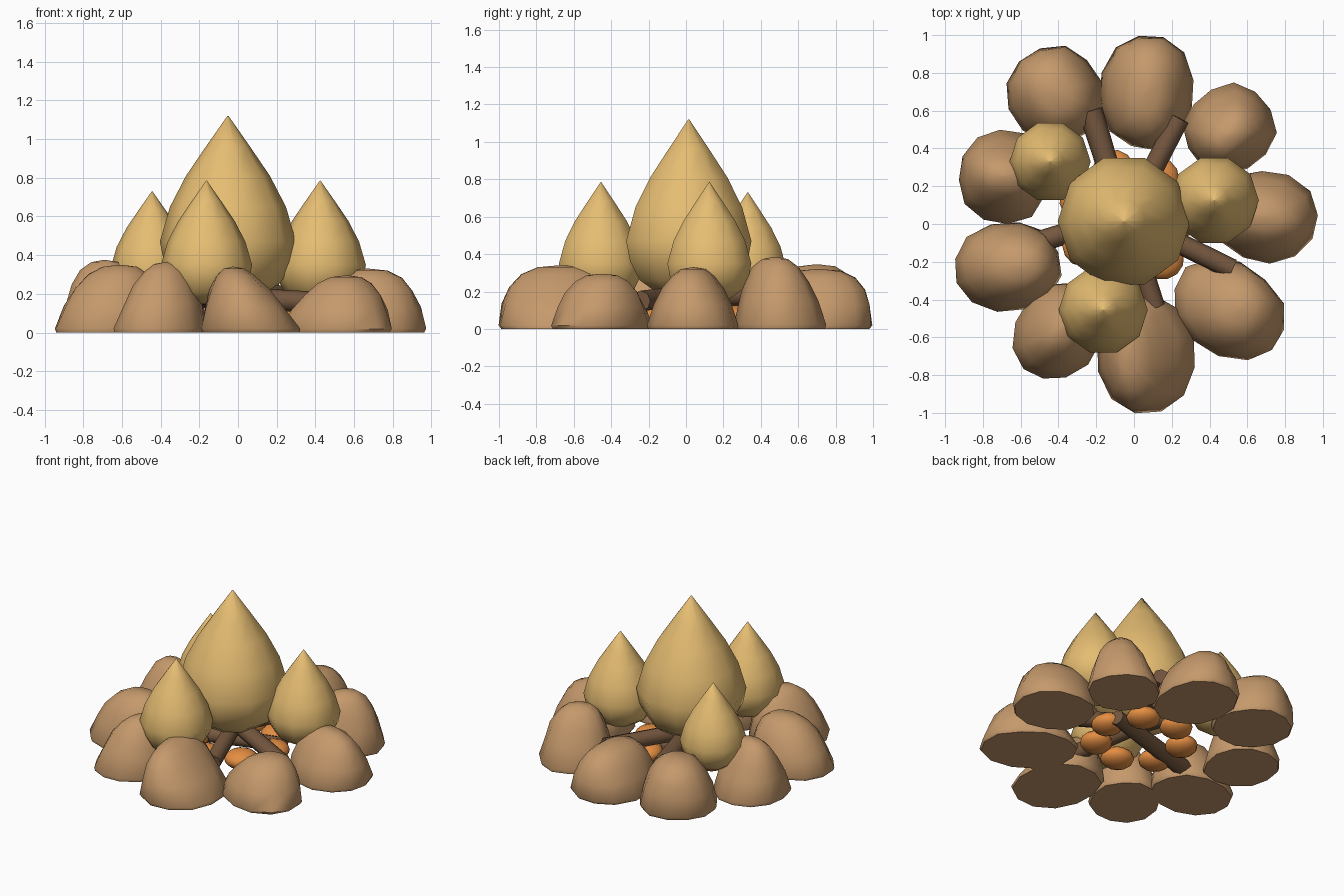
import bpy, math, random
from mathutils import Vector

random.seed(4)
cube = bpy.data.objects.get("Cube")
if cube:
    bpy.data.objects.remove(cube, do_unlink=True)


def material(name, rgb):
    mat = bpy.data.materials.new(name)
    mat.use_nodes = True
    mat.diffuse_color = (*rgb, 1)
    mat.node_tree.nodes["Principled BSDF"].inputs["Base Color"].default_value = (*rgb, 1)
    return mat


STONE = material("warm stone brown", (0.56, 0.32, 0.15))
FLAME = material("golden flame", (0.79, 0.51, 0.17))
WOOD = material("dark wood", (0.18, 0.097, 0.05))
COAL = material("ember orange", (0.78, 0.27, 0.055))


def loft(name, rings, mat, angle):
    """Join equal rings of points with quads, and cap both ends."""
    n = len(rings[0])
    verts = [p for ring in rings for p in ring]
    faces = [(k * n + i, k * n + (i + 1) % n, (k + 1) * n + (i + 1) % n, (k + 1) * n + i)
             for k in range(len(rings) - 1) for i in range(n)]
    last = len(verts) - n
    faces += [tuple(reversed(range(n))), tuple(range(last, last + n))]
    mesh = bpy.data.meshes.new(name)
    mesh.from_pydata(verts, [], faces)
    mesh.materials.append(mat)
    obj = bpy.data.objects.new(name, mesh)
    bpy.context.collection.objects.link(obj)
    bpy.ops.object.select_all(action="DESELECT")
    obj.select_set(True)
    bpy.context.view_layer.objects.active = obj
    bpy.ops.object.shade_smooth_by_angle(angle=math.radians(angle))


def rock(name, x, y, a, b, turn, h, shift=(0, 0), pinch=(0, 0.2), rough=0.025):
    """Flat-bottomed boulder: a points outward, pinch narrows a and b upward, the crown leans by shift."""
    sides = 12
    bumps = [1 + random.uniform(-rough, rough) for _ in range(sides)]
    c, s = math.cos(math.radians(turn)), math.sin(math.radians(turn))
    rings = []
    for r, z in ((0.95, 0), (1, 0.06), (0.95, 0.4), (0.85, 0.66), (0.66, 0.86), (0.4, 0.97), (0.04, 1)):
        ring = []
        for i in range(sides):
            t = math.tau * (i + 0.5) / sides
            u, v = math.cos(t), math.sin(t)
            k = r * bumps[i] / (abs(u) ** 2.3 + abs(v) ** 2.3) ** (1 / 2.3)
            k *= 1 + random.uniform(-rough, rough) * (z > 0.1)
            px, py = a * k * u * (1 - pinch[0] * z), b * k * v * (1 - pinch[1] * z)
            ring.append((x + c * px - s * py + shift[0] * z,
                         y + s * px + c * py + shift[1] * z, h * z))
        rings.append(ring)
    loft(name, rings, STONE, 50)


# Ring of stones
rock("stone_back_right", -0.42, 0.68, 0.26, 0.255, 122, 0.345, (0.0, 0.02))
rock("stone_back", 0.07, 0.70, 0.305, 0.255, 86, 0.32, (0.0, 0.01), (0, 0.3))
rock("stone_back_left", 0.505, 0.505, 0.24, 0.24, 40, 0.385, (0.0, -0.03), (0.2, 0.4), 0.04)
rock("stone_left", 0.70, 0.04, 0.27, 0.245, -12, 0.33, (-0.03, 0.0), (0.05, 0.38))
rock("stone_front_left", 0.50, -0.45, 0.32, 0.245, -32, 0.295, (0.06, 0.0), (0.4, 0.15))
rock("stone_front", 0.065, -0.69, 0.31, 0.27, -87, 0.34, (-0.09, 0.02), (0, 0.5))
rock("stone_front_right", -0.405, -0.57, 0.275, 0.23, 60, 0.365, (0.04, 0.03), (0.25, 0.4), 0.05)
rock("stone_right", -0.67, -0.23, 0.285, 0.24, 4, 0.35, (0.06, 0.01), (0.2, 0.25))
rock("stone_right_rear", -0.69, 0.255, 0.245, 0.255, -10, 0.375, (0.0, 0.0), (0.25, 0.5), 0.04)


def flame(name, x, y, size, tip):
    """Ten-sided teardrop turned from a profile that hangs from its tip."""
    profile = ((0.08, -0.95), (0.18, -0.925), (0.275, -0.86), (0.33, -0.76), (0.352, -0.65),
               (0.3, -0.47), (0.217, -0.31), (0.115, -0.16), (0.003, 0))
    rings = [[(x + r * size * math.cos(math.tau * i / 10),
               y + r * size * math.sin(math.tau * i / 10), tip + z * size)
              for i in range(10)] for r, z in profile]
    loft(name, rings, FLAME, 60)


flame("flame_centre", -0.052, 0.015, 1.0, 1.12)
flame("flame_left", 0.425, 0.125, 0.67, 0.785)
flame("flame_front", -0.163, -0.455, 0.67, 0.785)
flame("flame_back_right", -0.444, 0.33, 0.61, 0.73)


def log(name, start, end, r0, r1):
    """Tapered eight-sided log."""
    start, end = Vector(start), Vector(end)
    turn = (end - start).to_track_quat("Z", "Y")
    rings = []
    for centre, r in ((start, r0), (end, r1)):
        rings.append([centre + turn @ Vector((r * math.cos(math.tau * i / 8),
                                              r * math.sin(math.tau * i / 8), 0)) for i in range(8)])
    loft(name, rings, WOOD, 46)


# Logs fanning out from the middle, one lying low across it
log("log_back_right", (-0.06, 0.05, 0.18), (-0.23, 0.60, 0.19), 0.055, 0.065)
log("log_back_left", (-0.04, 0.02, 0.17), (0.24, 0.56, 0.19), 0.055, 0.055)
log("log_right", (0.27, 0.15, 0.06), (-0.52, -0.10, 0.07), 0.05, 0.058)
log("log_front_left", (-0.03, 0.03, 0.18), (0.52, -0.24, 0.15), 0.055, 0.055)
log("log_front", (-0.04, 0.03, 0.18), (0.11, -0.44, 0.12), 0.055, 0.055)

# Embers in a ring under the flames
for i in range(7):
    t = math.radians(55) + math.tau * i / 7
    bpy.ops.mesh.primitive_uv_sphere_add(segments=12, ring_count=8, radius=0.11,
                                         location=(0.28 * math.cos(t) - 0.03, 0.28 * math.sin(t) + 0.02, 0.065))
    ember = bpy.context.object
    ember.name = f"ember_{i + 1}"
    ember.scale = (0.95, 1, 0.58)
    ember.rotation_euler.z = t
    ember.data.materials.append(COAL)
    bpy.ops.object.shade_smooth()
